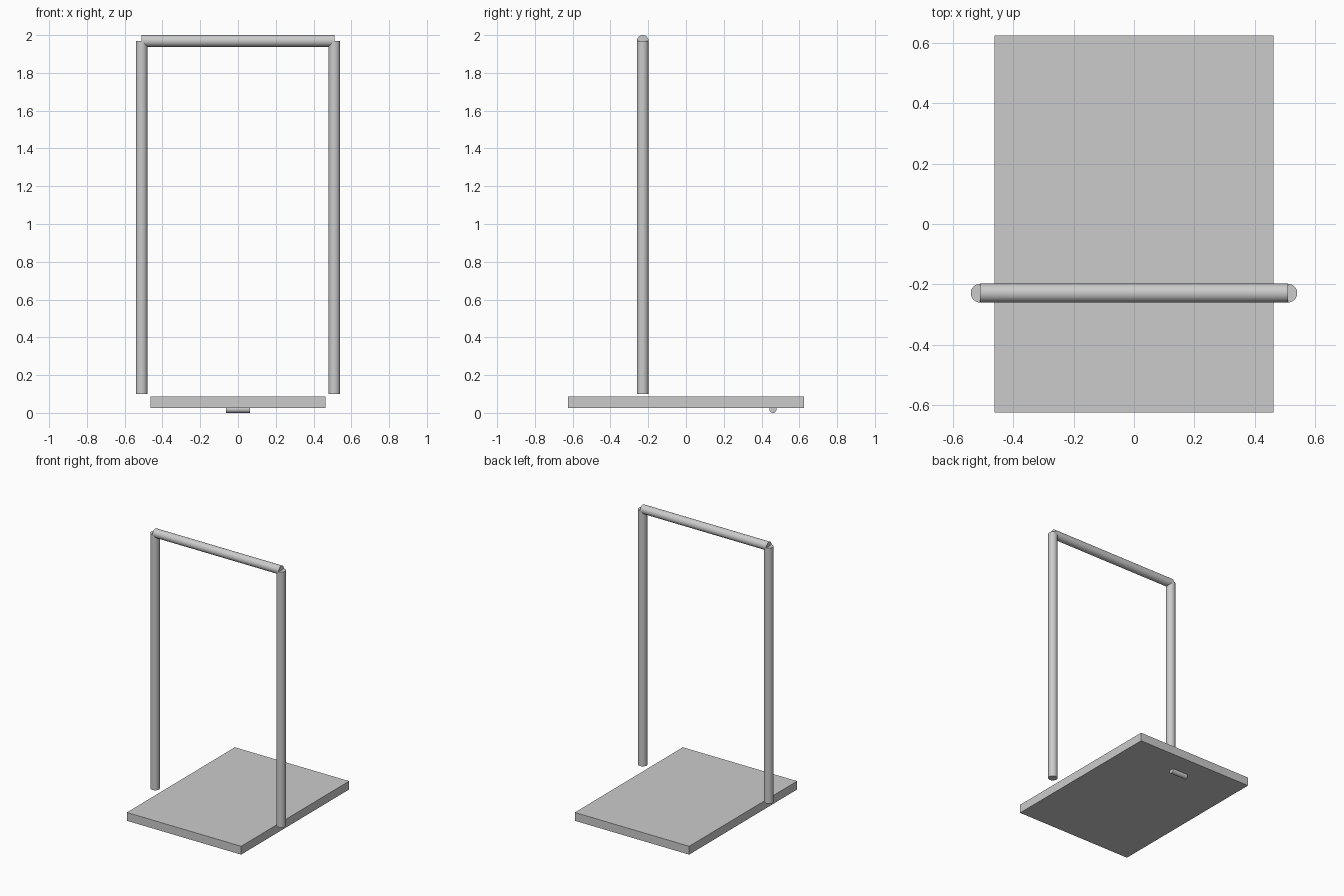
import bpy
from math import radians

if "Cube" in bpy.data.objects:
    bpy.data.objects.remove(bpy.data.objects["Cube"])

R = 0.031          # tube radius
POST_X = 0.51      # post axis offset
FRAME_Y = -0.229   # frame plane
BAR_Z = 1.969      # crossbar axis height


def box(name, size, loc):
    bpy.ops.mesh.primitive_cube_add(size=1, location=loc)
    ob = bpy.context.object
    ob.name = name
    ob.scale = size
    bpy.ops.object.transform_apply(location=False, rotation=False, scale=True)
    return ob


def tube(name, radius, length, loc, along_x=False):
    rot = (0, radians(90), 0) if along_x else (0, 0, 0)
    bpy.ops.mesh.primitive_cylinder_add(vertices=32, radius=radius, depth=length,
                                        location=loc, rotation=rot)
    ob = bpy.context.object
    ob.name = name
    bpy.ops.object.shade_smooth_by_angle(angle=radians(30))
    return ob


# Flat base slab
box("base_platform", (0.925, 1.248, 0.061), (0, 0, 0.057))

# Upright posts on both sides
post_bottom = 0.10
for side, sx in (("left", -1), ("right", 1)):
    tube(side + "_post", R, BAR_Z - post_bottom,
         (sx * POST_X, FRAME_Y, (BAR_Z + post_bottom) / 2))

# Crossbar joining the post tops
tube("top_crossbar", R, 2 * POST_X, (0, FRAME_Y, BAR_Z), along_x=True)

# Small roller half sunk in the underside, near the back
tube("rear_roller", 0.019, 0.125, (0, 0.46, 0.019), along_x=True)
